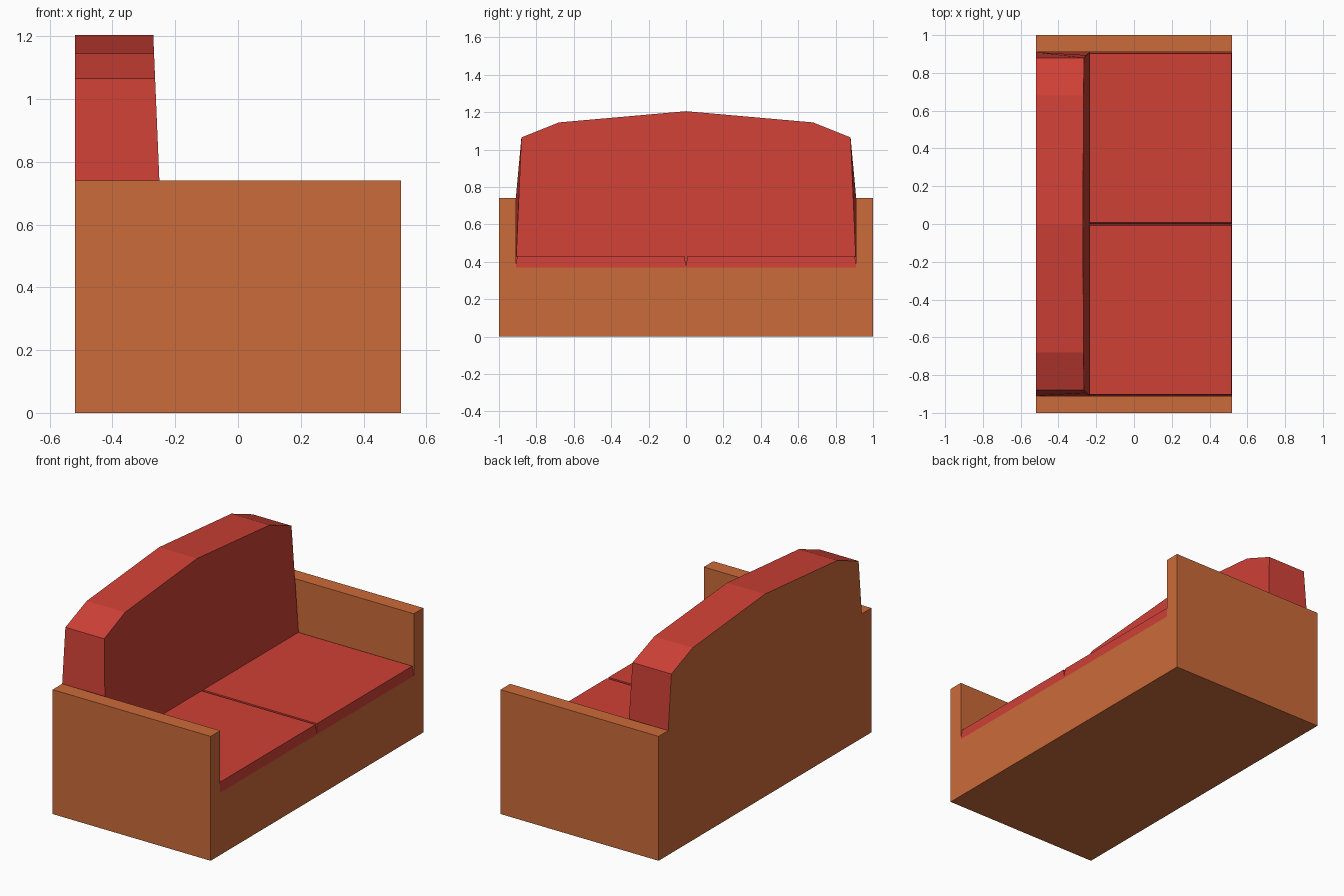
import bpy, bmesh

cube = bpy.data.objects.get("Cube")
if cube:
    bpy.data.objects.remove(cube, do_unlink=True)


def make_material(name, color):
    mat = bpy.data.materials.new(name)
    mat.use_nodes = True
    mat.diffuse_color = color
    mat.node_tree.nodes["Principled BSDF"].inputs["Base Color"].default_value = color
    return mat


wood = make_material("orange wood", (0.60, 0.145, 0.042, 1))
fabric = make_material("red fabric", (0.62, 0.052, 0.037, 1))

BACK, FRONT = -0.52, 0.52
SEAT, ARM = 0.37, 0.74


def loft(name, ring_a, ring_b, mats):
    """Solid between two matching closed rings of 3D points."""
    bm = bmesh.new()
    a = [bm.verts.new(p) for p in ring_a]
    b = [bm.verts.new(p) for p in ring_b]
    bm.faces.new(a)
    bm.faces.new(b[::-1])
    for i in range(len(a)):
        j = (i + 1) % len(a)
        bm.faces.new((a[i], b[i], b[j], a[j]))
    bmesh.ops.recalc_face_normals(bm, faces=bm.faces)
    mesh = bpy.data.meshes.new(name)
    bm.to_mesh(mesh)
    bm.free()
    for m in mats:
        mesh.materials.append(m)
    obj = bpy.data.objects.new(name, mesh)
    bpy.context.collection.objects.link(obj)
    return obj


def mirrored(half):
    """Mirror a half outline (y, z) whose last point lies on the centre line."""
    return half + [(-y, z) for y, z in half[-2::-1]]


# Base and arms: one U-shaped profile running front to back
frame = [(-1, 0), (-1, ARM), (-0.91, ARM), (-0.91, SEAT),
         (0.91, SEAT), (0.91, ARM), (1, ARM), (1, 0)]
loft("frame", [(BACK, y, z) for y, z in frame],
     [(FRONT, y, z) for y, z in frame], [wood])

# Backrest: crowned outline, front leaning back, wooden rear face
crown = [(0.88, 1.065), (0.68, 1.145), (0, 1.205)]
rear = mirrored([(0.91, SEAT), (0.91, ARM)] + crown)
fore = mirrored([(0.91, SEAT), (0.894, ARM)] + crown)
backrest = loft("backrest", [(BACK, y, z) for y, z in rear],
                [(-0.235 - 0.042 * (z - SEAT), y, z) for y, z in fore],
                [fabric, wood])
for face in backrest.data.polygons:
    if face.normal.x < -0.9:
        face.material_index = 1


# Seat cushions: slightly tapered slabs with a narrow groove between them
def rectangle(x0, x1, y0, y1, z):
    return [(x0, y0, z), (x1, y0, z), (x1, y1, z), (x0, y1, z)]


for name, side in (("left_side_cushion", 1), ("right_side_cushion", -1)):
    loft(name, rectangle(-0.24, FRONT, 0, side * 0.91, SEAT),
         rectangle(-0.235, 0.515, side * 0.007, side * 0.903, 0.43), [fabric])
